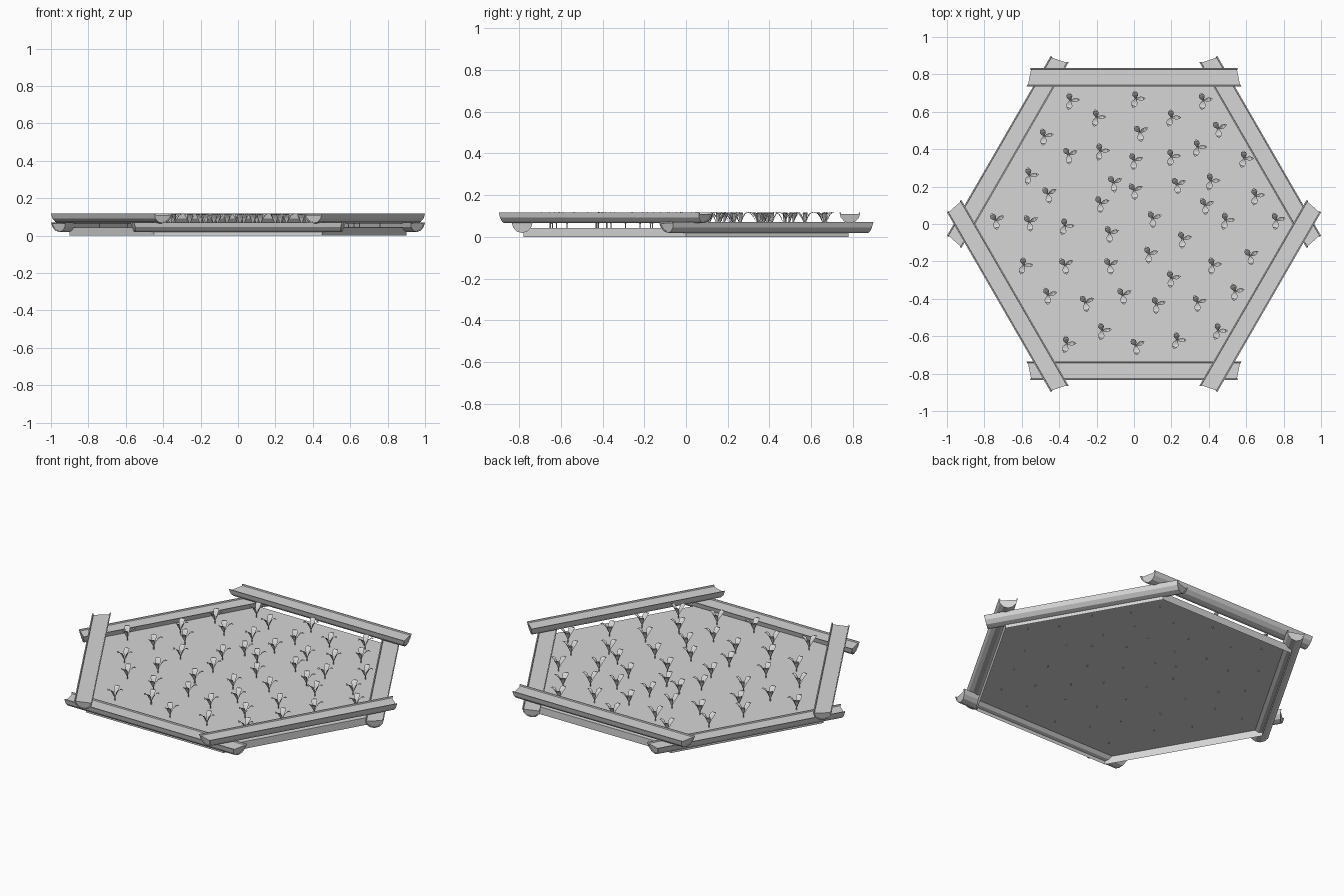
import bpy, bmesh, math, random
from mathutils import Matrix, Vector

random.seed(4)
default = bpy.data.objects.get("Cube")
if default:
    bpy.data.objects.remove(default)

grey = bpy.data.materials.new("plain grey")
grey.use_nodes = True
colour = (0.67, 0.67, 0.67, 1)
grey.diffuse_color = colour
grey.node_tree.nodes["Principled BSDF"].inputs["Base Color"].default_value = colour


def make_mesh(name, bm):
    bmesh.ops.recalc_face_normals(bm, faces=bm.faces)
    mesh = bpy.data.meshes.new(name)
    bm.to_mesh(mesh)
    bm.free()
    mesh.materials.append(grey)
    return mesh


def place(name, mesh, matrix=Matrix()):
    obj = bpy.data.objects.new(name, mesh)
    obj.matrix_world = matrix
    bpy.context.collection.objects.link(obj)
    return obj


def arc(half_width, depth, steps=6):
    """Lower half of an ellipse, from one rim to the other."""
    angles = [math.pi * i / steps for i in range(steps + 1)]
    return [(half_width * math.cos(a), -depth * math.sin(a)) for a in angles]


def make_log_part(name, outline, half_length):
    """Extrude an outline along x; ends slant in towards the underside and outside."""
    bm = bmesh.new()
    ends = [[bm.verts.new((side * (half_length - 0.2 * y + 0.2 * z), y, z)) for y, z in outline]
            for side in (-1, 1)]
    for i in range(len(outline)):
        j = (i + 1) % len(outline)
        bm.faces.new((ends[0][i], ends[0][j], ends[1][j], ends[1][i]))
    for end in ends:
        bm.faces.new(end)
    return make_mesh(name, bm)


# Split log: a bark trough holding a slightly shorter wooden core
WIDTH, DEPTH, BARK = 0.05, 0.052, 0.006
bark_outline = arc(WIDTH, DEPTH) + arc(WIDTH - BARK, DEPTH - BARK)[::-1]
core_outline = [(y, min(z, -0.007)) for y, z in arc(WIDTH - BARK, DEPTH - BARK)]
bark_mesh = make_log_part("bark", bark_outline, 0.564)
core_mesh = make_log_part("core", core_outline, 0.560)

# Six logs stacked alternately high and low around the bed
APOTHEM = 0.785
names = ("back", "back_right", "front_right", "front", "front_left", "back_left")
for i, name in enumerate(names):
    top = 0.118 if i % 2 == 0 else 0.071
    turn = Matrix.Rotation(i * math.pi / 3, 4, "Z")
    matrix = turn @ Matrix.Translation((0, APOTHEM, top))
    place(name + "_log_bark", bark_mesh, matrix)
    place(name + "_log_core", core_mesh, matrix)

# Hexagonal soil bed: a flat top with a skirt, open underneath
soil_bm = bmesh.new()
rings = [[soil_bm.verts.new((0.9 * math.cos(i * math.pi / 3), 0.9 * math.sin(i * math.pi / 3), z))
          for i in range(6)] for z in (0, 0.043)]
for i in range(6):
    j = (i + 1) % 6
    soil_bm.faces.new((rings[0][i], rings[0][j], rings[1][j], rings[1][i]))
soil_bm.faces.new(rings[1])
place("soil_bed", make_mesh("soil_bed", soil_bm))

# Sprout: thin stem with three arching, folded leaves
sprout_bm = bmesh.new()
bmesh.ops.create_cone(sprout_bm, cap_ends=True, segments=5, radius1=0.003, radius2=0.003,
                      depth=0.035, matrix=Matrix.Translation((0, 0, 0.052)))
# radius, height and half width along a leaf
leaf = [(0.001, 0.060, 0.003), (0.008, 0.074, 0.006), (0.016, 0.092, 0.012),
        (0.028, 0.108, 0.016), (0.042, 0.116, 0.012), (0.054, 0.114, 0.001)]
# direction, reach and breadth of each leaf
for angle, reach, breadth in ((12, 0.95, 0.7), (110, 0.8, 1), (263, 0.95, 1.1)):
    spin = Matrix.Rotation(math.radians(angle), 3, "Z")
    rows = [[sprout_bm.verts.new(spin @ Vector((r * reach, s * w * breadth, z + abs(s) * w * 0.2)))
             for s in (-1, 0, 1)] for r, z, w in leaf]
    for a, b in zip(rows, rows[1:]):
        for j in range(2):
            sprout_bm.faces.new((a[j], a[j + 1], b[j + 1], b[j]))
sprout_mesh = make_mesh("sprout", sprout_bm)

# Scattered planting spots, in hundredths
spots = [(-34, 66), (1, 67), (37, 66), (-20, 57), (20, 57), (-48, 47), (3, 49), (45, 51),
         (-35, 37), (-18, 39), (0, 34), (20, 36), (34, 41), (59, 35), (-56, 26), (-46, 16),
         (-11, 22), (0, 18), (23, 21), (41, 23), (65, 15), (-18, 11), (38, 10), (-74, 2),
         (-56, 1), (-37, -1), (-13, -5), (10, 3), (26, -8), (49, 2), (76, 2), (-59, -22),
         (-37, -22), (-13, -22), (8, -16), (42, -22), (62, -17), (-46, -38),
         (-26, -42), (-6, -38), (12, -43), (20, -29), (34, -42), (54, -36), (-36, -64),
         (-17, -57), (1, -65), (23, -62), (45, -57)]
for n, (x, y) in enumerate(spots):
    turn = Matrix.Rotation(math.radians(random.uniform(-15, 20)), 4, "Z")
    place(f"sprout_{n + 1}", sprout_mesh, Matrix.Translation((x / 100, y / 100, 0)) @ turn)
